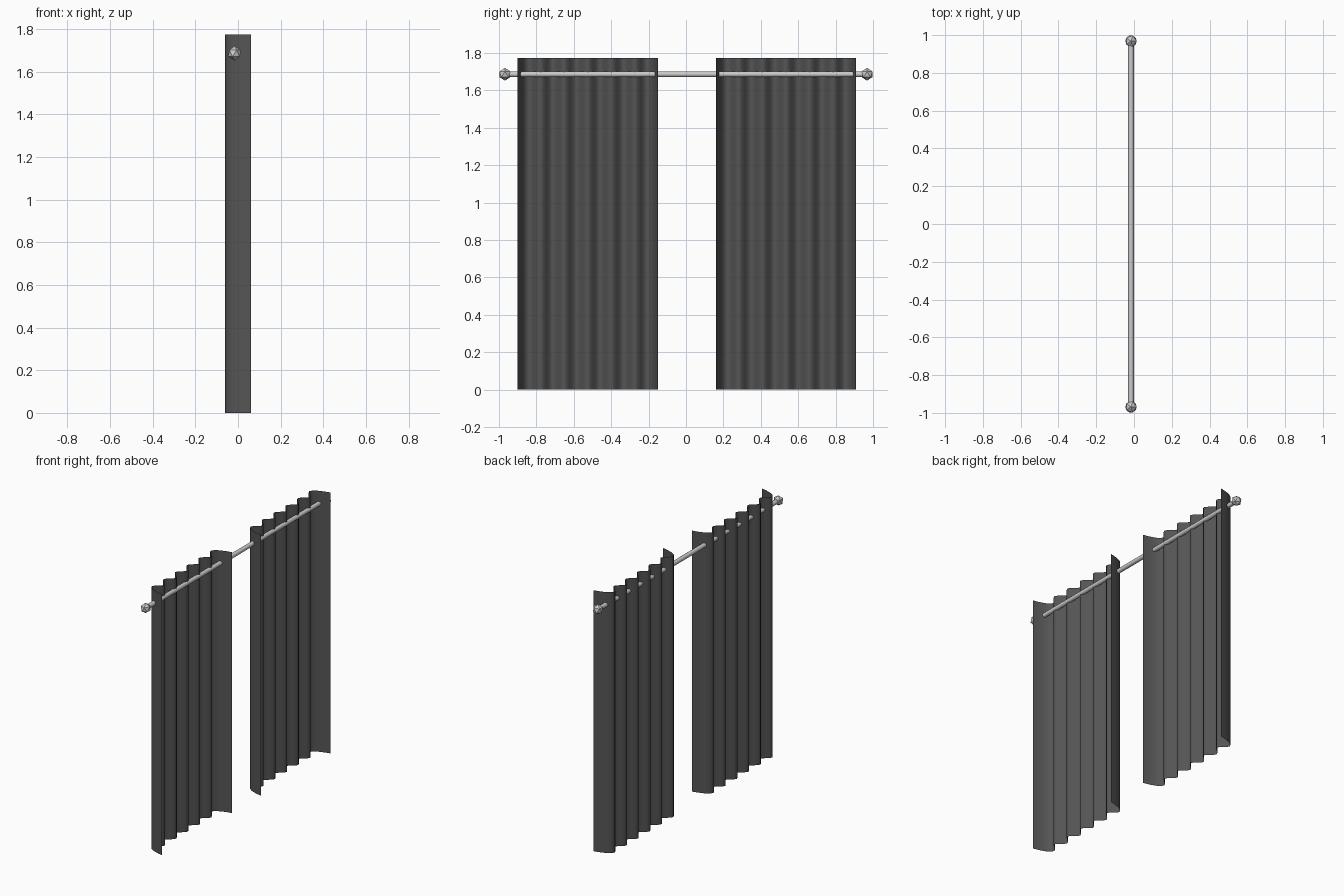
import bpy, bmesh, math

if "Cube" in bpy.data.objects:
    bpy.data.objects.remove(bpy.data.objects["Cube"])

ROD_X, ROD_Z = -0.016, 1.686


def add_curtain(name, y0):
    # Pleated profile (x, y): end flap, five waves, end flap
    width, edge, waves, steps = 0.75, 0.06, 5, 8
    flap = [(0.06, 0.0), (0.03, 0.006), (0.0, 0.015), (-0.03, 0.027), (-0.05, 0.042)]
    pitch = (width - 2 * edge) / waves
    profile = list(flap)
    for i in range(waves * steps + 1):
        x = -0.034 - 0.026 * math.cos(2 * math.pi * i / steps)
        profile.append((x, edge + pitch * i / steps))
    profile += [(x, width - y) for x, y in reversed(flap)]

    # Single-layer cloth, extruded straight up
    bm = bmesh.new()
    low = [bm.verts.new((x, y0 + y, 0.0)) for x, y in profile]
    high = [bm.verts.new((x, y0 + y, 1.773)) for x, y in profile]
    for i in range(len(profile) - 1):
        face = bm.faces.new((low[i], low[i + 1], high[i + 1], high[i]))
        face.smooth = True
    mesh = bpy.data.meshes.new(name)
    bm.to_mesh(mesh)
    bm.free()
    obj = bpy.data.objects.new(name, mesh)
    bpy.context.collection.objects.link(obj)
    # Dark grey fabric
    mat = bpy.data.materials.get("fabric") or bpy.data.materials.new("fabric")
    mat.diffuse_color = (0.09, 0.09, 0.09, 1)
    mat.use_nodes = True
    mat.node_tree.nodes["Principled BSDF"].inputs["Base Color"].default_value = mat.diffuse_color
    mesh.materials.append(mat)


add_curtain("left_curtain", -0.9)
add_curtain("right_curtain", 0.16)

# Rod
bpy.ops.mesh.primitive_cylinder_add(vertices=16, radius=0.015, depth=1.9,
                                    location=(ROD_X, 0, ROD_Z),
                                    rotation=(math.pi / 2, 0, 0))
bpy.context.object.name = "curtain_rod"
bpy.ops.object.shade_smooth_by_angle()

# Faceted finials
for side, y in (("left", -0.968), ("right", 0.968)):
    bpy.ops.mesh.primitive_ico_sphere_add(subdivisions=1, radius=0.034,
                                          location=(ROD_X, y, ROD_Z))
    bpy.context.object.name = side + "_finial"
